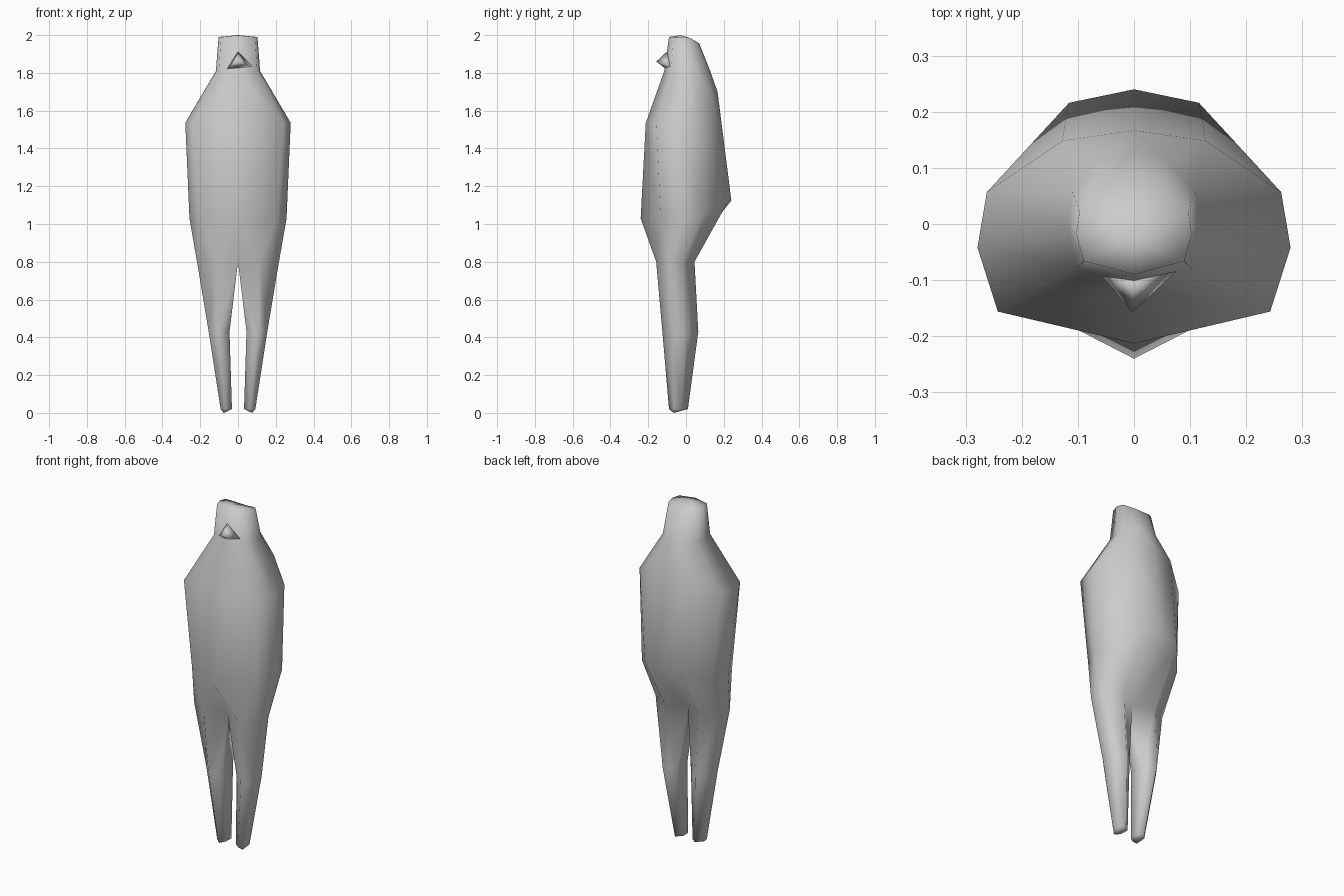
import bpy, bmesh

if "Cube" in bpy.data.objects:
    bpy.data.objects.remove(bpy.data.objects["Cube"])

# Half cross-sections, listed front to back (u = outward, v = backward)
BODY = [(0, -1), (0.87, -0.70), (1, -0.10), (0.94, 0.42), (0.46, 0.9), (0, 1)]
BELLY = [(0, -1), (0.80, -0.56), (1, -0.10), (0.88, 0.36), (0.45, 0.9), (0, 1)]
CROTCH = [(0, -0.4), (0.52, -1), (1, -0.4), (0.98, 0.35), (0.5, 1), (0, 0.4)]
LEG = [(-1, -0.5), (0.1, -1), (1, -0.45), (1, 0.3), (0.1, 1), (-1, 0.5)]


def half_ring(bm, side, shape, cx, w, yf, yb, z, zb):
    """One side's points; the back of the ring rises or drops to zb."""
    mid, half = (yf + yb) / 2, (yb - yf) / 2
    return [bm.verts.new((side * (cx + w * u), mid + half * v,
                          z + (zb - z) * max(v, 0) ** 2)) for u, v in shape]


def bridge(bm, a, b, closed=False):
    n = len(a)
    for i in range(n if closed else n - 1):
        j = (i + 1) % n
        bm.faces.new((a[i], a[j], b[j], b[i]))


def finish(bm, name):
    bmesh.ops.remove_doubles(bm, verts=bm.verts, dist=0.0005)
    bmesh.ops.recalc_face_normals(bm, faces=bm.faces)
    mesh = bpy.data.meshes.new(name)
    bm.to_mesh(mesh)
    bm.free()
    ob = bpy.data.objects.new(name, mesh)
    bpy.context.collection.objects.link(ob)
    for p in mesh.polygons:
        p.use_smooth = True
    return ob


# Torso, head and legs as one skin: shape, half width, front y, back y, z, back z
body_rings = [
    (BODY, 0.103, -0.09, 0.07, 1.99, 1.955),     # crown
    (BODY, 0.117, -0.115, 0.128, 1.81, 1.81),    # neck
    (BODY, 0.279, -0.213, 0.167, 1.535, 1.70),   # shoulders
    (BELLY, 0.257, -0.24, 0.24, 1.03, 1.125),    # belly and rump
    (CROTCH, 0.217, -0.158, 0.045, 0.80, 0.80),  # crotch
]
# Centre x, half width, front y, back y, z
leg_rings = [
    (0.100, 0.055, -0.125, 0.065, 0.43),
    (0.062, 0.030, -0.09, 0.01, 0.02),
]
bm = bmesh.new()
for side in (-1, 1):
    rings = [half_ring(bm, side, r[0], 0, *r[1:]) for r in body_rings]
    for a, b in zip(rings, rings[1:]):
        bridge(bm, a, b)
    # Crown cap
    top = bm.verts.new((0, -0.03, 2.0))
    for a, b in zip(rings[0], rings[0][1:]):
        bm.faces.new((a, b, top))
    # Leg tube grown from this side of the crotch ring
    prev = rings[-1]
    for cx, w, yf, yb, z in leg_rings:
        cur = half_ring(bm, side, LEG, cx, w, yf, yb, z, z)
        bridge(bm, prev, cur, closed=True)
        prev = cur
    foot = bm.verts.new((side * 0.075, -0.065, 0))
    for i in range(6):
        bm.faces.new((prev[i], prev[(i + 1) % 6], foot))
finish(bm, "body")

# Small pointed beak overhanging the throat
bm = bmesh.new()
tip = bm.verts.new((-0.003, -0.157, 1.86))
base = [bm.verts.new(p) for p in ((-0.06, -0.09, 1.82), (0, -0.098, 1.915),
                                  (0.075, -0.085, 1.835), (0, -0.108, 1.822))]
for i in range(4):
    bm.faces.new((base[i], base[(i + 1) % 4], tip))
bm.faces.new(base)
finish(bm, "beak")
